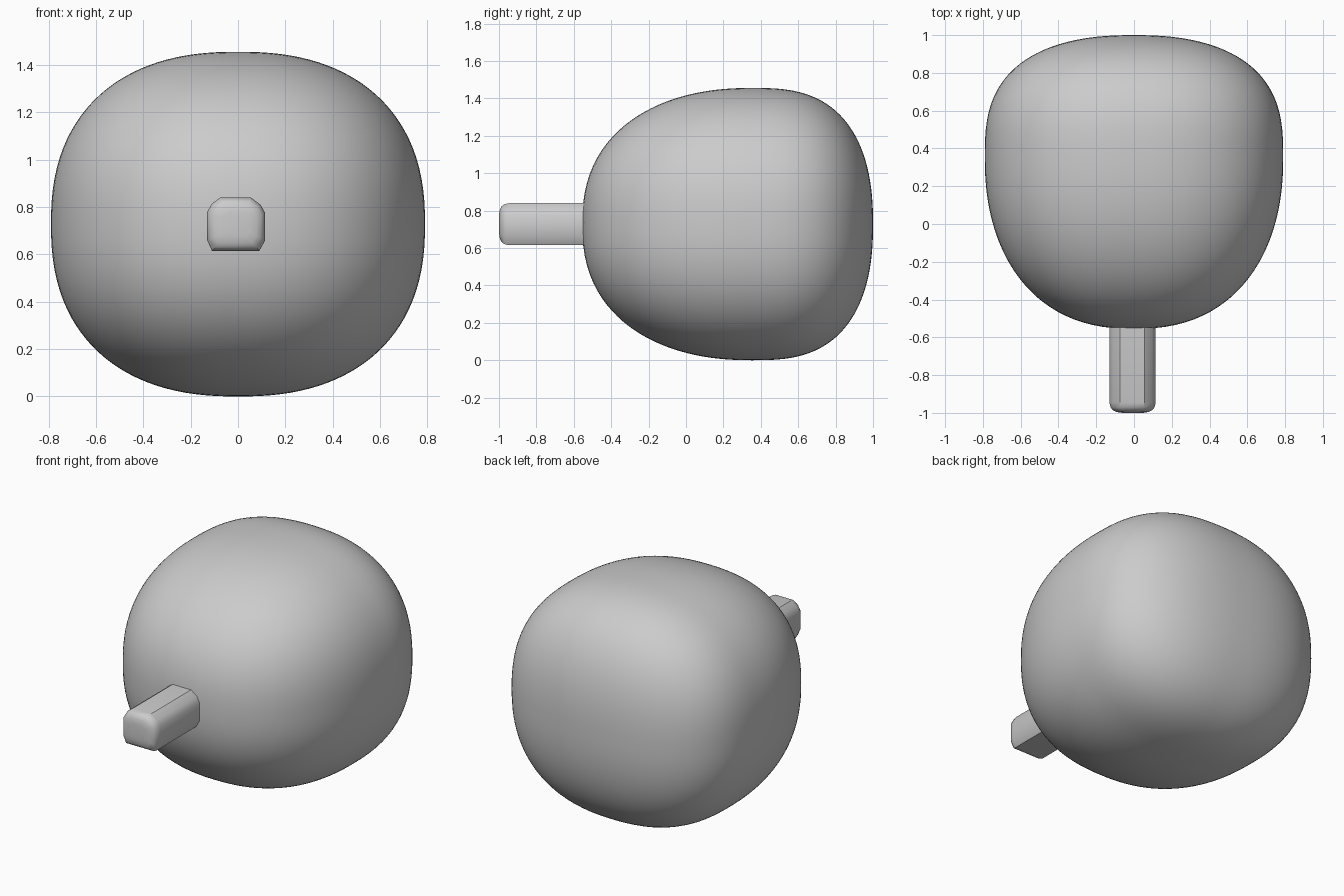
import bpy, bmesh
from mathutils import Vector

if "Cube" in bpy.data.objects:
    bpy.data.objects.remove(bpy.data.objects["Cube"])


def finish(name, bm, angle):
    bmesh.ops.recalc_face_normals(bm, faces=bm.faces)
    mesh = bpy.data.meshes.new(name)
    bm.to_mesh(mesh)
    bm.free()
    obj = bpy.data.objects.new(name, mesh)
    bpy.context.collection.objects.link(obj)
    bpy.ops.object.select_all(action='DESELECT')
    obj.select_set(True)
    bpy.context.view_layer.objects.active = obj
    bpy.ops.object.shade_smooth_by_angle(angle=angle)
    return obj


# Body: rounded block, fuller at the back and more tapered at the front
CENTRE = Vector((0, 0.35, 0.728))
HALF_X, HALF_Z, FRONT, BACK = 0.79, 0.728, 0.905, 0.65


def body_radius(d):
    depth, power = (FRONT, 2.2) if d.y < 0 else (BACK, 2.85)
    lo, hi = 0.0, 3.0
    for _ in range(30):
        r = (lo + hi) / 2
        value = (abs(r * d.x / HALF_X) ** 2.35 + abs(r * d.z / HALF_Z) ** 2.35
                 + abs(r * d.y / depth) ** power)
        lo, hi = (r, hi) if value < 1 else (lo, r)
    return lo


bm = bmesh.new()
bmesh.ops.create_cube(bm, size=2)
bmesh.ops.subdivide_edges(bm, edges=bm.edges[:], cuts=31, use_grid_fill=True)
for v in bm.verts:
    d = v.co.normalized()
    v.co = CENTRE + d * body_radius(d)
finish("body", bm, 1.0)

# Stem: bevelled bar with a domed tip, lofted towards the front
profile = [(-0.11, 0.615), (0.09, 0.615), (0.115, 0.66), (0.115, 0.775),
           (0.095, 0.81), (0.055, 0.84), (-0.075, 0.84), (-0.11, 0.815),
           (-0.13, 0.78), (-0.13, 0.66)]
cx, cz = -0.008, 0.728
stations = [(-0.48, 1.0), (-0.945, 1.0), (-0.97, 0.95),
            (-0.985, 0.86), (-0.995, 0.7), (-1.0, 0.45)]
bm = bmesh.new()
rings = [[bm.verts.new((cx + (x - cx) * s, y, cz + (z - cz) * s)) for x, z in profile]
         for y, s in stations]
n = len(profile)
for a, b in zip(rings, rings[1:]):
    for i in range(n):
        j = (i + 1) % n
        bm.faces.new((a[i], a[j], b[j], b[i]))
bm.faces.new(rings[0])
bm.faces.new(rings[-1])
finish("stem", bm, 0.6)
